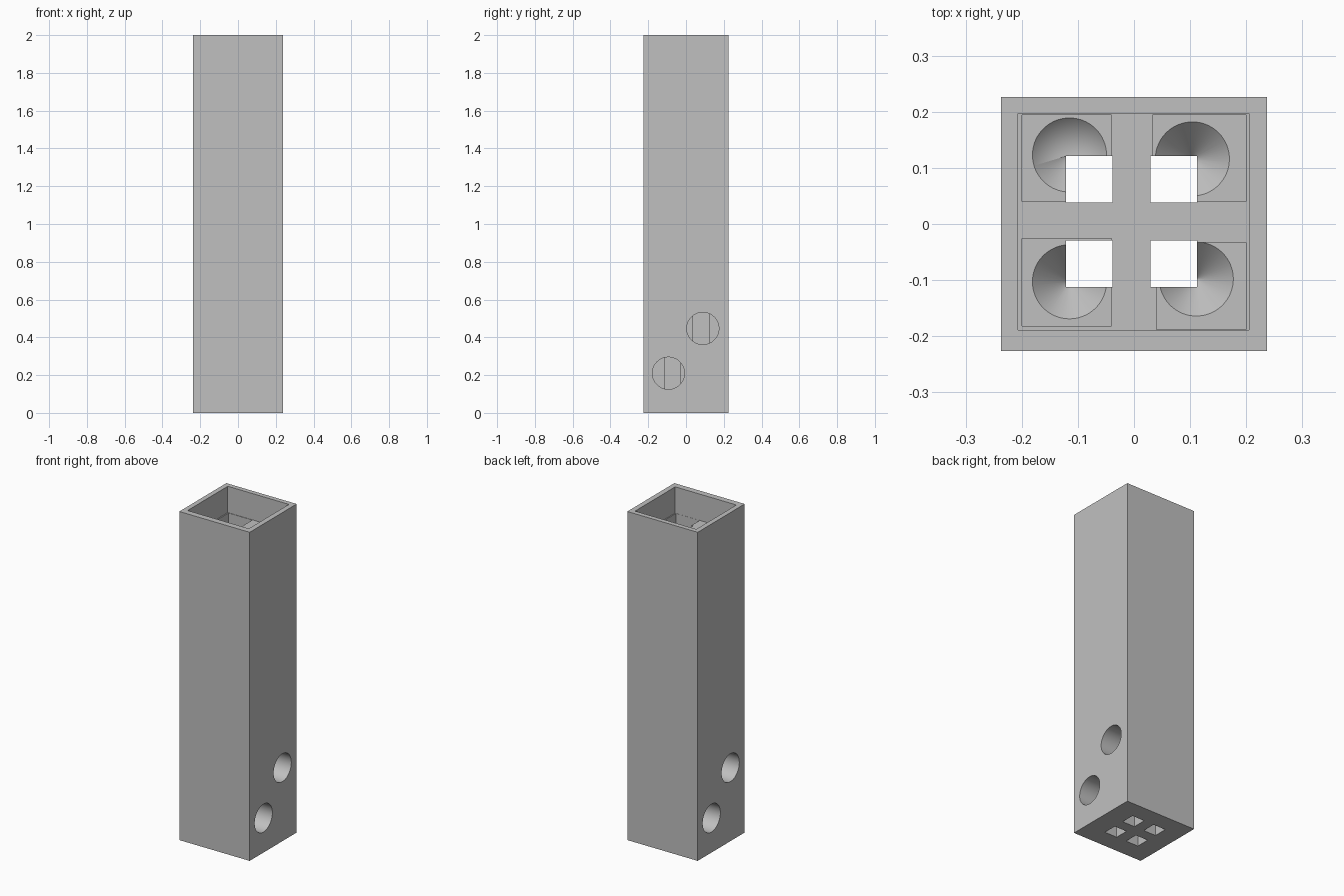
import bpy
import bmesh
from math import pi
from mathutils import Matrix, Vector

if "Cube" in bpy.data.objects:
    bpy.data.objects.remove(bpy.data.objects["Cube"], do_unlink=True)

# One plain grey for the whole body
grey = bpy.data.materials.new("plain grey")
grey.use_nodes = True
grey.diffuse_color = (0.53, 0.53, 0.53, 1)
grey.node_tree.nodes["Principled BSDF"].inputs["Base Color"].default_value = grey.diffuse_color


def make_object(name, bm):
    mesh = bpy.data.meshes.new(name)
    bm.to_mesh(mesh)
    bm.free()
    mesh.materials.append(grey)
    obj = bpy.data.objects.new(name, mesh)
    bpy.context.collection.objects.link(obj)
    return obj


def block(name, x0, x1, y0, y1, z0, z1):
    low, high = Vector((x0, y0, z0)), Vector((x1, y1, z1))
    matrix = Matrix.Translation((low + high) / 2) @ Matrix.Diagonal(high - low).to_4x4()
    bm = bmesh.new()
    bmesh.ops.create_cube(bm, size=1, matrix=matrix)
    return make_object(name, bm)


def round_cutter(name, r_low, r_high, depth, matrix):
    bm = bmesh.new()
    bmesh.ops.create_cone(bm, cap_ends=True, segments=64, radius1=r_low,
                          radius2=r_high, depth=depth, matrix=matrix)
    return make_object(name, bm)


def cut(body, cutter):
    cutter.hide_render = True
    mod = body.modifiers.new("cut", 'BOOLEAN')
    mod.operation = 'DIFFERENCE'
    mod.solver = 'EXACT'
    mod.object = cutter
    bpy.context.view_layer.objects.active = body
    bpy.ops.object.modifier_apply(modifier=mod.name)
    bpy.data.objects.remove(cutter, do_unlink=True)


# Tall square body with a shallow open tray at the top
ledge, pocket_floor = 1.84, 0.62
body = block("tower_body", -0.237, 0.237, -0.226, 0.226, 0, 2)
cut(body, block("tray_cutter", -0.207, 0.205, -0.189, 0.197, ledge, 2.1))

# Four storage pockets: x range, y range, funnel centre
pockets = [
    (-0.2, -0.04, 0.04, 0.194, -0.115, 0.123),
    (0.033, 0.2, 0.04, 0.194, 0.104, 0.116),
    (-0.2, -0.04, -0.182, -0.026, -0.115, -0.103),
    (0.04, 0.2, -0.188, -0.033, 0.111, -0.098),
]
funnel_r, funnel_h = 0.067, 0.07
for x0, x1, y0, y1, cx, cy in pockets:
    cut(body, block("pocket_cutter", x0, x1, y0, y1, pocket_floor, ledge + 0.05))
    centre = Matrix.Translation((cx, cy, pocket_floor - funnel_h / 2 + 0.001))
    cut(body, round_cutter("funnel_cutter", 0, funnel_r, funnel_h, centre))

# Square shafts running right through the body
side = 0.083
for x in (-0.121, 0.029):
    for y in (-0.112, 0.038):
        cut(body, block("shaft_cutter", x, x + side, y, y + side, -0.1, 2.1))

# Round outlets on both sides, low and high, one for each shaft
for s in (-1, 1):
    for y, z in ((-0.093 * s, 0.21), (0.089 * s, 0.447)):
        matrix = Matrix.Translation((0.185 * s, y, z)) @ Matrix.Rotation(pi / 2, 4, 'Y')
        cut(body, round_cutter("outlet_cutter", 0.085, 0.085, 0.23, matrix))

# Smooth curved walls, keep the box edges crisp
bpy.ops.object.select_all(action='DESELECT')
body.select_set(True)
bpy.context.view_layer.objects.active = body
bpy.ops.object.shade_smooth_by_angle()
